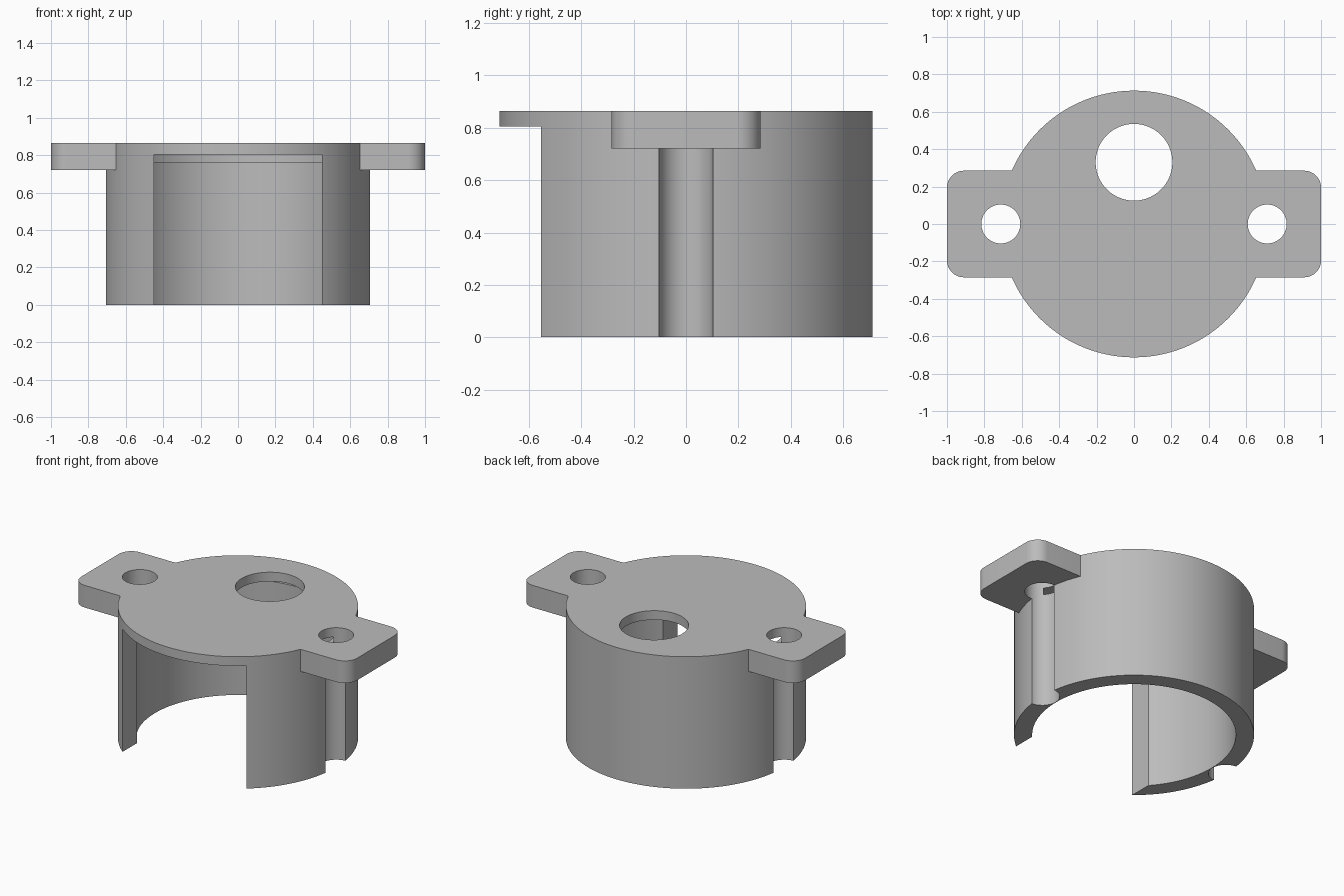
import bpy
import bmesh

cube = bpy.data.objects.get("Cube")
if cube:
    bpy.data.objects.remove(cube, do_unlink=True)

TOP = 0.865          # upper face
CEILING = 0.805      # underside of the cap
LEDGE = 0.76         # top of the thick wall
OUTER, BORE, RELIEF = 0.713, 0.605, 0.645

grey = bpy.data.materials.new("plain grey")
grey.use_nodes = True
colour = (0.5, 0.5, 0.5, 1)
grey.diffuse_color = colour
grey.node_tree.nodes["Principled BSDF"].inputs["Base Color"].default_value = colour


def add_object(name, bm):
    mesh = bpy.data.meshes.new(name)
    bm.to_mesh(mesh)
    bm.free()
    mesh.materials.append(grey)
    obj = bpy.data.objects.new(name, mesh)
    bpy.context.collection.objects.link(obj)
    return obj


def cylinder(name, radius, z0, z1, x=0, y=0, sides=96):
    bm = bmesh.new()
    bmesh.ops.create_cone(bm, cap_ends=True, segments=sides,
                          radius1=radius, radius2=radius, depth=z1 - z0)
    bmesh.ops.translate(bm, verts=bm.verts, vec=(x, y, (z0 + z1) / 2))
    return add_object(name, bm)


def block(name, low, high, corner=0, side=1):
    bm = bmesh.new()
    bmesh.ops.create_cube(bm, size=1)
    for v in bm.verts:
        v.co = [(a + b) / 2 + c * (b - a) for a, b, c in zip(low, high, v.co)]
    if corner:
        # round only the upright edges at the outer end
        upright = [e for e in bm.edges
                   if abs(e.verts[0].co.z - e.verts[1].co.z) > 0.01
                   and e.verts[0].co.x * side > 0.9]
        bmesh.ops.bevel(bm, geom=upright, offset=corner, segments=10,
                        profile=0.5, affect='EDGES')
    return add_object(name, bm)


def combine(target, tool, operation):
    tool.hide_render = True
    mod = target.modifiers.new(operation.lower(), 'BOOLEAN')
    mod.operation = operation
    mod.solver = 'EXACT'
    mod.object = tool
    bpy.context.view_layer.objects.active = target
    bpy.ops.object.modifier_apply(modifier=mod.name)
    bpy.data.objects.remove(tool, do_unlink=True)


# Round body with a mounting tab on each side
housing = cylinder("housing", OUTER, 0, TOP, sides=128)
for side in (-1, 1):
    x0, x1 = sorted((0.5 * side, side))
    tab = block("mounting_tab", (x0, -0.285, 0.72), (x1, 0.285, TOP), 0.09, side)
    combine(housing, tab, 'UNION')

# Hollow inside, with a shallow relief under the cap
combine(housing, cylinder("bore", BORE, -0.1, LEDGE + 0.01, sides=128), 'DIFFERENCE')
combine(housing, cylinder("relief", RELIEF, LEDGE, CEILING, sides=128), 'DIFFERENCE')

# Open doorway at the front
combine(housing, block("doorway", (-0.45, -1, -0.1), (0.45, -0.2, CEILING)), 'DIFFERENCE')

# Offset hole through the cap
combine(housing, cylinder("cap_hole", 0.205, 0.5, 1, y=0.33), 'DIFFERENCE')

# Screw holes that run on as grooves down the wall
for side in (-1, 1):
    hole = cylinder("screw_hole", 0.104, -0.1, 1, x=0.712 * side, sides=64)
    combine(housing, hole, 'DIFFERENCE')

# Smooth curved walls, crisp edges
bpy.ops.object.select_all(action='DESELECT')
housing.select_set(True)
bpy.context.view_layer.objects.active = housing
bpy.ops.object.shade_smooth_by_angle(angle=0.5)
